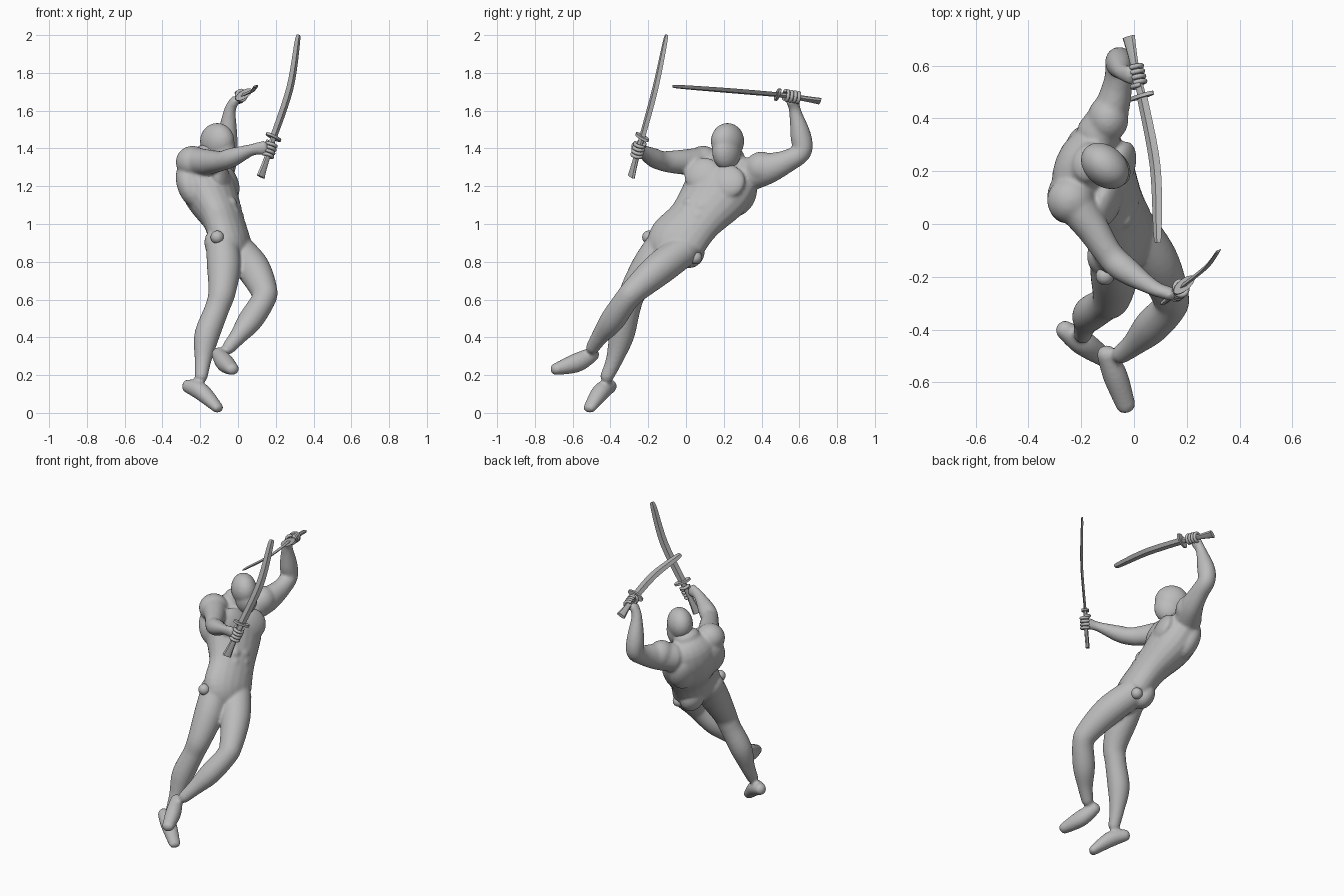
import bpy, bmesh, math
from mathutils import Vector, Matrix

cube = bpy.data.objects.get("Cube")
if cube:
    bpy.data.objects.remove(cube, do_unlink=True)

grey = bpy.data.materials.new("plain grey")
grey.use_nodes = True
grey.diffuse_color = (0.5, 0.5, 0.5, 1)
grey.node_tree.nodes["Principled BSDF"].inputs["Base Color"].default_value = (0.5, 0.5, 0.5, 1)


def spline(keys, t):
    """Catmull-Rom value of a list of key vectors at parameter t."""
    i = min(int(t), len(keys) - 2)
    f = t - i
    b, c = keys[i], keys[i + 1]
    a, d = keys[max(i - 1, 0)], keys[min(i + 2, len(keys) - 1)]
    return 0.5 * (2 * b + (c - a) * f + (2 * a - 5 * b + 4 * c - d) * f * f
                  + (3 * b - a - 3 * c + d) * f ** 3)


def loft(bm, keys, wide, sides=20, steps=6, cap=True):
    """Tube through keys (x, y, z, half width, half depth)."""
    pos = [Vector(k[:3]) for k in keys]
    rad = [Vector((k[3], k[4], 0)) for k in keys]
    count = (len(keys) - 1) * steps
    stations = []
    for s in range(count + 1):
        t = s / steps
        tangent = spline(pos, min(t + 0.05, len(pos) - 1)) - spline(pos, max(t - 0.05, 0))
        stations.append((spline(pos, t), spline(rad, t), tangent.normalized()))
    if cap:
        for end, sign in ((0, -1), (-1, 1)):
            p, r, t = stations[end]
            for ang in (30, 55, 78):
                a = math.radians(ang)
                ring = (p + t * sign * math.sin(a) * min(r.x, r.y) * 0.85, r * math.cos(a), t)
                stations.insert(0, ring) if sign < 0 else stations.append(ring)
    rings = []
    for p, r, t in stations:
        w = Vector(wide)
        w = (w - t * w.dot(t)).normalized()
        b = t.cross(w)
        rings.append([bm.verts.new(p + w * r.x * math.cos(a) + b * r.y * math.sin(a))
                      for a in (math.tau * i / sides for i in range(sides))])
    for lo, hi in zip(rings, rings[1:]):
        for i in range(sides):
            j = (i + 1) % sides
            bm.faces.new((lo[i], lo[j], hi[j], hi[i]))
    bm.faces.new(rings[0][::-1])
    bm.faces.new(rings[-1])


def ball(bm, centre, x, y, z, axes=None):
    """Ellipsoid, optionally turned to the given three axes."""
    turn = Matrix(axes).transposed().to_4x4() if axes else Matrix()
    m = Matrix.Translation(centre) @ turn @ Matrix.Diagonal((x, y, z, 1))
    bmesh.ops.create_uvsphere(bm, u_segments=24, v_segments=14, radius=1, matrix=m)


def finish(name, bm, angle=40, blend=0):
    """Turn the bmesh into an object; blend fuses overlapping volumes."""
    bmesh.ops.recalc_face_normals(bm, faces=bm.faces)
    mesh = bpy.data.meshes.new(name)
    bm.to_mesh(mesh)
    bm.free()
    ob = bpy.data.objects.new(name, mesh)
    bpy.context.collection.objects.link(ob)
    mesh.materials.append(grey)
    bpy.ops.object.select_all(action='DESELECT')
    ob.select_set(True)
    bpy.context.view_layer.objects.active = ob
    if blend:
        fuse = ob.modifiers.new("fuse", 'REMESH')
        fuse.mode = 'VOXEL'
        fuse.voxel_size = 0.009
        relax = ob.modifiers.new("relax", 'SMOOTH')
        relax.iterations = blend
        for mod in ("fuse", "relax"):
            bpy.ops.object.modifier_apply(modifier=mod)
        if not ob.data.materials:
            ob.data.materials.append(grey)
    bpy.ops.object.shade_smooth_by_angle(angle=math.radians(angle))


# Body axes: across the shoulders, along the spine, out of the chest
across = Vector((0.35, 0.9, -0.27)).normalized()
spine = Vector((-0.22, 0.42, 0.88))
spine = (spine - across * spine.dot(across)).normalized()
out = across.cross(spine).normalized()
axes = (across, spine, out)

# Torso with chest, back and hip muscles
body = bmesh.new()
loft(body, [(-0.005, -0.075, 0.82, 0.09, 0.068), (-0.038, -0.055, 0.9, 0.16, 0.1),
            (-0.078, 0.045, 1.02, 0.15, 0.105), (-0.15, 0.165, 1.17, 0.188, 0.14),
            (-0.18, 0.215, 1.28, 0.175, 0.122), (-0.17, 0.23, 1.36, 0.085, 0.07)], across)
chest, waist, pelvis = Vector((-0.16, 0.175, 1.21)), Vector((-0.078, 0.045, 1.02)), Vector((-0.04, -0.055, 0.9))
for side in (-1, 1):
    ball(body, chest + out * 0.095 + across * side * 0.068, 0.105, 0.095, 0.045, axes)
    ball(body, chest - out * 0.065 + across * side * 0.095 - spine * 0.005, 0.1, 0.13, 0.07, axes)
    ball(body, pelvis - out * 0.055 + across * side * 0.075 - spine * 0.015, 0.08, 0.085, 0.062, axes)
    for row in range(3):
        ball(body, waist + out * 0.08 + across * side * 0.033 + spine * (row * 0.055 - 0.05),
             0.034, 0.032, 0.026, axes)

# Neck
loft(body, [(-0.175, 0.225, 1.3, 0.08, 0.08), (-0.12, 0.225, 1.39, 0.066, 0.066)], across)

# Right leg
loft(body, [(-0.085, -0.12, 0.9, 0.085, 0.085), (-0.075, -0.195, 0.78, 0.09, 0.09),
            (-0.085, -0.28, 0.64, 0.073, 0.072), (-0.112, -0.305, 0.55, 0.065, 0.064),
            (-0.165, -0.34, 0.41, 0.067, 0.066), (-0.185, -0.38, 0.28, 0.045, 0.045),
            (-0.195, -0.42, 0.19, 0.034, 0.036)], (0.9, 0.3, 0))
loft(body, [(-0.265, -0.4, 0.142, 0.036, 0.037), (-0.195, -0.45, 0.112, 0.048, 0.047),
            (-0.107, -0.51, 0.026, 0.036, 0.028)], (0.55, 0.83, 0))

# Left leg
loft(body, [(0.0, -0.015, 0.86, 0.088, 0.088), (0.08, -0.14, 0.765, 0.09, 0.088),
            (0.135, -0.265, 0.655, 0.073, 0.07), (0.135, -0.315, 0.6, 0.065, 0.064),
            (0.065, -0.39, 0.49, 0.067, 0.065), (0.0, -0.455, 0.405, 0.046, 0.046),
            (-0.05, -0.495, 0.345, 0.036, 0.036)], (0.8, -0.2, 0.5))
loft(body, [(-0.105, -0.492, 0.312, 0.037, 0.038), (-0.07, -0.578, 0.266, 0.047, 0.051),
            (-0.03, -0.69, 0.231, 0.037, 0.032)], (1, 0.3, 0))

# Right arm with shoulder and palm
ball(body, (-0.24, 0.09, 1.328), 0.09, 0.09, 0.086)
loft(body, [(-0.22, 0.07, 1.33, 0.075, 0.075), (-0.155, -0.02, 1.328, 0.062, 0.066),
            (-0.09, -0.12, 1.333, 0.052, 0.055), (-0.03, -0.175, 1.353, 0.05, 0.052),
            (0.075, -0.242, 1.393, 0.029, 0.032), (0.14, -0.265, 1.403, 0.026, 0.04)], (0.7, -0.7, 0))

# Left arm with shoulder and palm
ball(body, (-0.098, 0.4, 1.297), 0.078, 0.09, 0.086)
loft(body, [(-0.135, 0.34, 1.265, 0.085, 0.09), (-0.085, 0.44, 1.295, 0.068, 0.08),
            (-0.06, 0.54, 1.335, 0.055, 0.06), (-0.055, 0.613, 1.385, 0.053, 0.053),
            (-0.055, 0.607, 1.47, 0.052, 0.055), (-0.043, 0.577, 1.6, 0.032, 0.032),
            (-0.015, 0.565, 1.655, 0.026, 0.038)], (1, 0, 0.1))
finish("body", body, 60, 6)

# Hooded head, narrow across and turned towards the right hand
head = bmesh.new()
face = Vector((0.75, -0.66, 0))
turned = (face, Vector((0.66, 0.75, 0)), Vector((0, 0, 1)))
ball(head, (-0.11, 0.22, 1.438), 0.102, 0.077, 0.097, turned)
ball(head, (-0.092, 0.215, 1.385), 0.088, 0.068, 0.1, turned)
finish("head", head, 60, 4)

# Round hip joints
for name, centre in (("right_hip_joint", (-0.11, -0.197, 0.93)), ("left_hip_joint", (0.02, 0.05, 0.822))):
    joint = bmesh.new()
    ball(joint, centre, 0.035, 0.035, 0.035)
    finish(name, joint, 60)


def sword(label, pommel, grip, guard, mid, tip, wide, palm):
    """Curved sword with a hand closed around its grip."""
    pommel, grip, guard, mid, tip, wide = map(Vector, (pommel, grip, guard, mid, tip, wide))
    axis = (guard - pommel).normalized()

    blade = bmesh.new()
    loft(blade, [(*guard, 0.023, 0.008), (*mid, 0.024, 0.008), (*mid.lerp(tip, 0.9), 0.018, 0.007),
                 (*tip, 0.003, 0.001)], wide, 4, 6, False)
    finish(label + "_blade", blade, 20)

    handle = bmesh.new()
    loft(handle, [(*pommel, 0.028, 0.012), (*pommel.lerp(grip, 0.5), 0.02, 0.012),
                  (*grip, 0.017, 0.012), (*guard, 0.019, 0.012)], wide, 8, 3, False)
    finish(label + "_handle", handle, 30)

    plate = bmesh.new()
    loft(plate, [(*(guard - axis * 0.007), 0.052, 0.022), (*(guard + axis * 0.007), 0.052, 0.022)],
         wide, 20, 1, False)
    finish(label + "_guard", plate, 30)

    # Fingers and thumb wrap round the grip from the palm side
    u = Vector(palm)
    u = (u - axis * u.dot(axis)).normalized()
    v = axis.cross(u)
    fingers = bmesh.new()
    for k in range(5):
        offset, turn, reach = ((k - 1.5) * 0.02, 1, 250) if k < 4 else (0.042, -1, 140)
        arc = []
        for i in range(6):
            a = math.radians(reach * i / 5) * turn
            p = grip + axis * offset + (u * math.cos(a) + v * math.sin(a)) * 0.026
            arc.append((*p, 0.0095, 0.0095))
        loft(fingers, arc, axis, 10, 3)
    finish(label + "_fingers", fingers, 60)


sword("right_sword", (0.12, -0.29, 1.25), (0.167, -0.253, 1.39), (0.188, -0.232, 1.46),
      (0.275, -0.162, 1.72), (0.32, -0.103, 2.0), (0.77, 0.64, 0), (-0.9, -0.3, 0))
sword("left_sword", (-0.02, 0.71, 1.65), (0.01, 0.565, 1.675), (0.03, 0.485, 1.685),
      (0.08, 0.22, 1.707), (0.09, -0.07, 1.729), (0.8, 0, 0.5), (-0.6, 0, -0.7))
